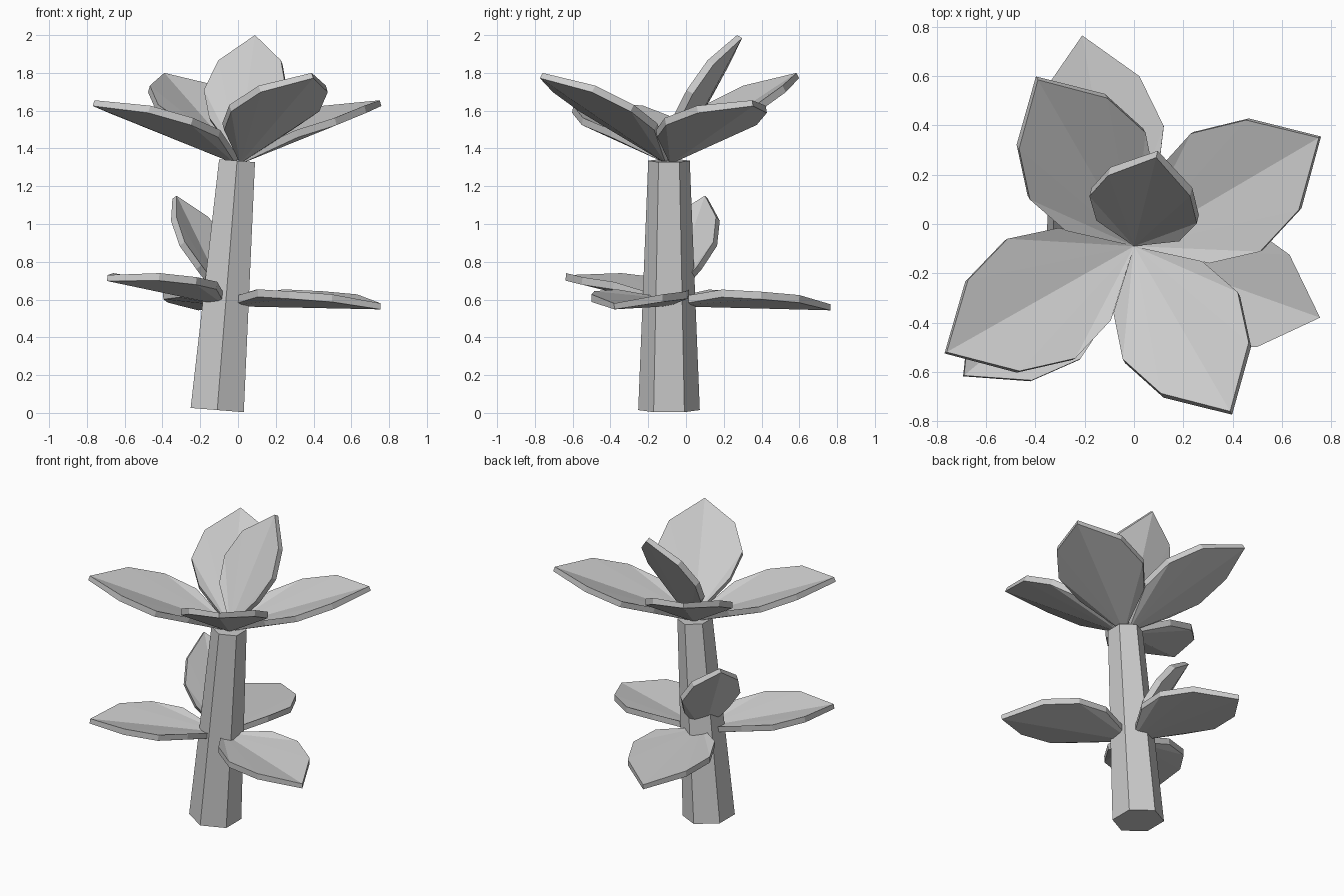
import bpy
import bmesh
from math import cos, sin, pi
from mathutils import Vector

if "Cube" in bpy.data.objects:
    bpy.data.objects.remove(bpy.data.objects["Cube"], do_unlink=True)

grey = bpy.data.materials.new("plain_grey")
grey.use_nodes = True
grey.diffuse_color = (0.6, 0.6, 0.6, 1)
grey.node_tree.nodes["Principled BSDF"].inputs["Base Color"].default_value = (0.6, 0.6, 0.6, 1)


def finish(bm, name):
    """Turn a bmesh into a flat shaded object."""
    bmesh.ops.recalc_face_normals(bm, faces=bm.faces)
    mesh = bpy.data.meshes.new(name)
    bm.to_mesh(mesh)
    bm.free()
    mesh.materials.append(grey)
    obj = bpy.data.objects.new(name, mesh)
    bpy.context.collection.objects.link(obj)
    return obj


# Leaning, tapered six-sided stem
STEM_BOTTOM = Vector((-0.11, -0.09, 0.015))
STEM_TOP = Vector((-0.005, -0.09, 1.335))


def make_stem():
    bm = bmesh.new()
    axis = (STEM_TOP - STEM_BOTTOM).normalized()
    back = Vector((0, 1, 0))
    side = back.cross(axis)
    rings = []
    for centre, radius in ((STEM_BOTTOM, 0.163), (STEM_TOP, 0.11)):
        rings.append([bm.verts.new(centre + radius * (back * cos(i * pi / 3) + side * sin(i * pi / 3)))
                      for i in range(6)])
    low, high = rings
    for i in range(6):
        j = (i + 1) % 6
        bm.faces.new((low[i], low[j], high[j], high[i]))
    bm.faces.new(low)
    bm.faces.new(high)
    finish(bm, "stem")


# Half outline of a leaf: distance along, half width, upward cup (shares of length)
OUTLINE = ((0.285, 0.233, 0.065), (0.515, 0.302, 0.06), (0.765, 0.23, 0.048))
THICKNESS = 0.04


def make_leaf(name, base, tip):
    """A cupped fan of triangles from base to tip, given thickness below."""
    base, tip = Vector(base), Vector(tip)
    along = tip - base
    length = along.length
    side = along.cross(Vector((0, 0, 1))).normalized()
    up = side.cross(along).normalized()

    def edge(sign):
        return [base + along * t + (side * sign * w + up * h) * length for t, w, h in OUTLINE]

    rim = edge(1) + [tip] + edge(-1)[::-1]
    bm = bmesh.new()
    lower = up * -THICKNESS
    top = [bm.verts.new(p) for p in [base] + rim]
    bottom = [bm.verts.new(p + lower * (0.8 if p == tip else 1)) for p in [base] + rim]
    count = len(top)
    for i in range(1, count - 1):
        bm.faces.new((top[0], top[i], top[i + 1]))
        bm.faces.new((bottom[0], bottom[i + 1], bottom[i]))
    for i in range(count):
        j = (i + 1) % count
        bm.faces.new((top[j], top[i], bottom[i], bottom[j]))
    finish(bm, name)


make_stem()

# Flower petals at the top of the stem
PETALS = {
    "petal_front": (0.39, -0.76, 1.80),
    "petal_left": (0.75, 0.35, 1.655),
    "petal_upright": (0.09, 0.27, 2.0),
    "petal_back": (-0.39, 0.585, 1.80),
    "petal_right": (-0.76, -0.52, 1.655),
}
for name, tip in PETALS.items():
    make_leaf(name, (0, -0.09, 1.355), tip)

# Leaves growing from the middle of the stem
LEAVES = {
    "leaf_left": (0.755, -0.38, 0.58),
    "leaf_back": (-0.21, 0.765, 0.575),
    "leaf_right": (-0.69, -0.615, 0.73),
    "leaf_upright": (-0.325, 0.10, 1.15),
}
for name, tip in LEAVES.items():
    make_leaf(name, (-0.06, -0.09, 0.605), tip)
